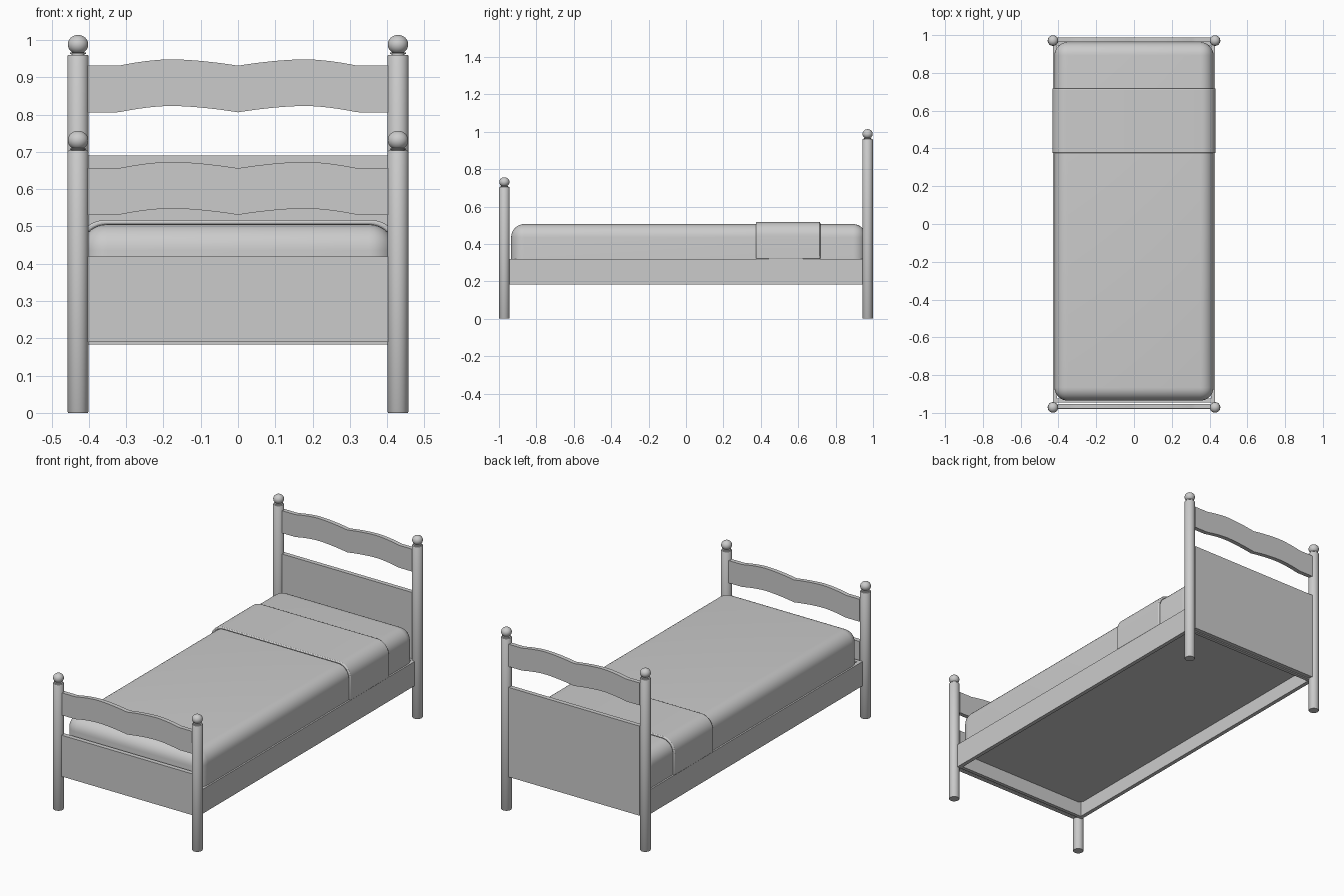
import bpy, bmesh, math

if "Cube" in bpy.data.objects:
    bpy.data.objects.remove(bpy.data.objects["Cube"])

PX = 0.429            # post x
YF, YB = -0.971, 0.971  # foot and head post y


def make(name, bm):
    bmesh.ops.recalc_face_normals(bm, faces=bm.faces)
    me = bpy.data.meshes.new(name)
    bm.to_mesh(me)
    bm.free()
    ob = bpy.data.objects.new(name, me)
    bpy.context.collection.objects.link(ob)
    bpy.ops.object.select_all(action='DESELECT')
    ob.select_set(True)
    bpy.context.view_layer.objects.active = ob
    bpy.ops.object.shade_smooth_by_angle(angle=math.radians(35))
    return ob


def box_bm(lo, hi):
    bm = bmesh.new()
    bmesh.ops.create_cube(bm, size=1)
    for v in bm.verts:
        v.co = [(a + b) / 2 + c * (b - a) for a, b, c in zip(lo, hi, v.co)]
    return bm


def box(name, lo, hi):
    return make(name, box_bm(lo, hi))


def extrude_y(name, outline, y0, y1):
    """Extrude a closed (x, z) outline from y0 to y1."""
    bm = bmesh.new()
    face = bm.faces.new([bm.verts.new((x, y0, z)) for x, z in outline])
    ext = bmesh.ops.extrude_face_region(bm, geom=[face])
    bm.faces.new([bm.verts.new((x, y0, z)) for x, z in outline]) if not face.is_valid else None
    for g in ext['geom']:
        if isinstance(g, bmesh.types.BMVert):
            g.co.y = y1
    return make(name, bm)


def post(name, x, y, h):
    """Turned post: shaft, neck, collar and ball in one lathed profile."""
    prof = [(0, 0), (0.026, 0), (0.028, 0.003), (0.028, h - 0.003), (0.026, h),
            (0.017, h), (0.017, h + 0.002), (0.022, h + 0.003), (0.022, h + 0.006),
            (0.015, h + 0.007)]
    for i in range(3, 17):
        a = math.pi * i / 16
        prof.append((0.0275 * math.sin(a), h + 0.028 - 0.0255 * math.cos(a)))
    bm = bmesh.new()
    vs = [bm.verts.new((r, 0, z)) for r, z in prof]
    edges = [bm.edges.new(p) for p in zip(vs, vs[1:])]
    bmesh.ops.spin(bm, geom=vs + edges, cent=(0, 0, 0), axis=(0, 0, 1),
                   angle=2 * math.pi, steps=32)
    bmesh.ops.remove_doubles(bm, verts=bm.verts, dist=1e-5)
    make(name, bm).location = (x, y, 0)


def slat(name, z0, y):
    """Board with two shallow arches along both long edges."""
    def wave(x):
        a = abs(x)
        if a > 0.32:
            return 0
        t = (0.18 - a) / 0.18 if a < 0.18 else (a - 0.18) / 0.14
        return 0.017 * (1 - t ** 1.7)
    n = 80
    xs = [-0.405 + 0.81 * i / n for i in range(n + 1)]
    outline = [(x, z0 + wave(x)) for x in xs]
    outline += [(x, z0 + 0.125 + wave(x)) for x in reversed(xs)]
    extrude_y(name, outline, y - 0.012, y + 0.012)


# posts with ball finials
for side, s in (("left", -1), ("right", 1)):
    post("foot_post_" + side, s * PX, YF, 0.703)
    post("head_post_" + side, s * PX, YB, 0.960)

# wavy slats and flat end panels
slat("foot_slat", 0.531, YF + 0.005)
slat("head_slat", 0.806, YB + 0.005)
box("foot_panel", (-0.405, -0.980, 0.19), (0.405, -0.954, 0.42))
box("head_panel", (-0.405, 0.963, 0.19), (0.405, 0.988, 0.69))

# bed frame
for side, s in (("left", -1), ("right", 1)):
    box("side_rail_" + side, (min(s * 0.408, s * 0.43), -0.945, 0.184),
        (max(s * 0.408, s * 0.43), 0.965, 0.32))
box("foot_rail", (-0.408, -0.945, 0.184), (0.408, -0.925, 0.32))
box("head_rail", (-0.408, 0.945, 0.184), (0.408, 0.965, 0.32))

# mattress sunk into the frame, rounded everywhere but the underside
bm = box_bm((-0.421, -0.935, 0.265), (0.421, 0.963, 0.506))
edges = [e for e in bm.edges if max(v.co.z for v in e.verts) > 0.4]
bmesh.ops.bevel(bm, geom=edges, offset=0.07, segments=8, profile=0.5, affect='EDGES')
make("mattress", bm)


# folded blanket band draped over the mattress
def arch(w, top, r):
    pts = [(w, 0.318)]
    pts += [(w - r + r * math.cos(a), top - r + r * math.sin(a))
            for a in (math.pi / 2 * i / 10 for i in range(11))]
    return pts + [(-x, z) for x, z in reversed(pts)]


extrude_y("blanket_fold", arch(0.432, 0.517, 0.075) + arch(0.419, 0.504, 0.066)[::-1],
          0.375, 0.718)
bev = bpy.data.objects["blanket_fold"].modifiers.new("soft_edge", 'BEVEL')
bev.width = 0.005
bev.segments = 2
bev.limit_method = 'ANGLE'
bev.angle_limit = math.radians(60)
